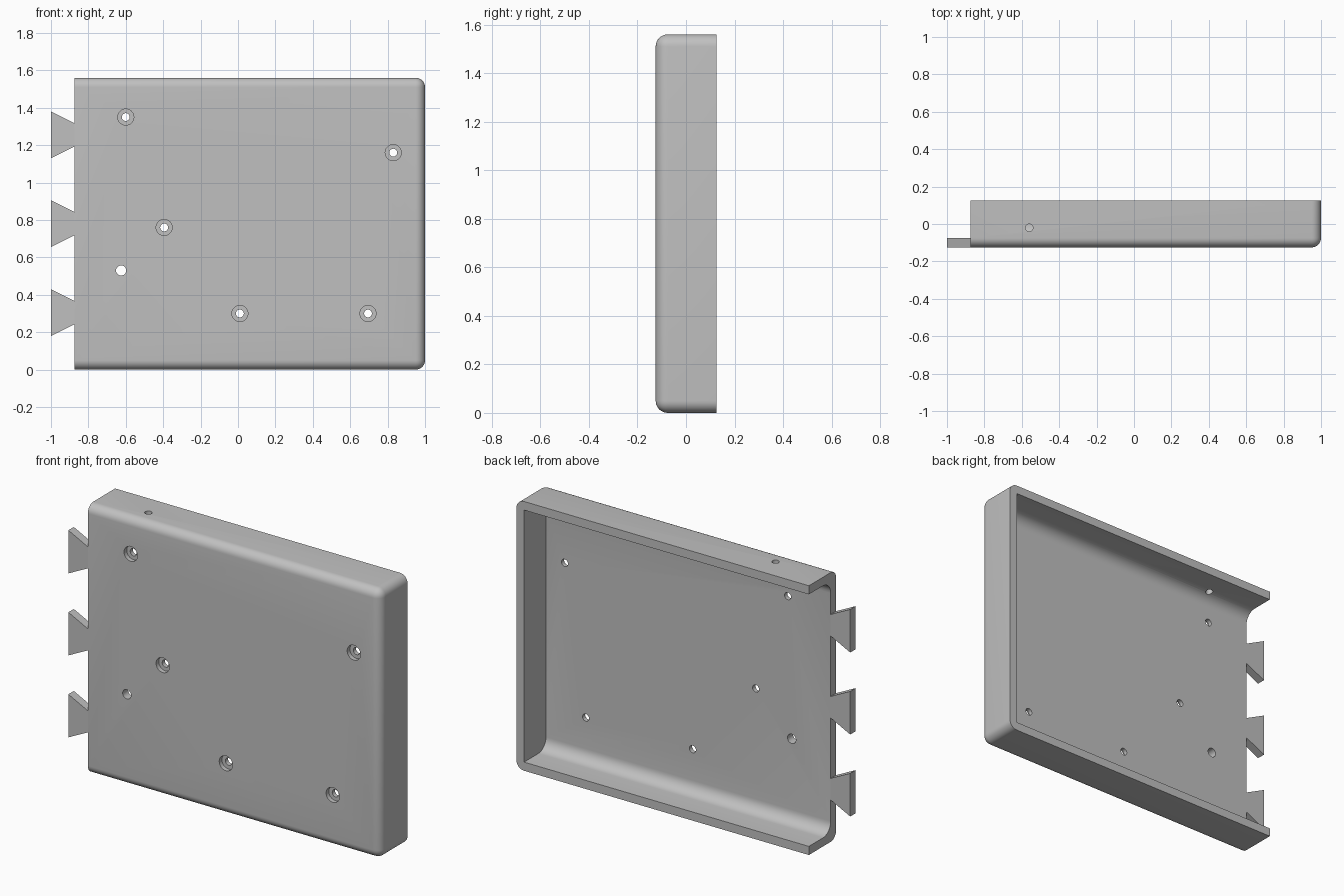
import bpy, bmesh
from math import pi, radians
from mathutils import Matrix, Vector

default = bpy.data.objects.get("Cube")
if default:
    bpy.data.objects.remove(default, do_unlink=True)

# Overall sizes
LEFT, RIGHT = -0.875, 1.0
FRONT, BACK = -0.125, 0.125
HEIGHT, WALL = 1.56, 0.05

grey = bpy.data.materials.new("plain_grey")
grey.diffuse_color = (0.53, 0.53, 0.53, 1)
grey.use_nodes = True
grey.node_tree.nodes["Principled BSDF"].inputs["Base Color"].default_value = (0.53, 0.53, 0.53, 1)


def finish(name, bm):
    bmesh.ops.recalc_face_normals(bm, faces=bm.faces[:])
    mesh = bpy.data.meshes.new(name)
    bm.to_mesh(mesh)
    bm.free()
    mesh.materials.append(grey)
    obj = bpy.data.objects.new(name, mesh)
    bpy.context.collection.objects.link(obj)
    return obj


def rounded_box(name, low, high, radius, rounded):
    """Box whose edges chosen by rounded(midpoint, direction) are filleted."""
    low, high = Vector(low), Vector(high)
    bm = bmesh.new()
    bmesh.ops.create_cube(bm, size=1)
    edges = []
    for e in bm.edges:
        a, b = e.verts[0].co, e.verts[1].co
        if rounded(a + b, b - a):
            edges.append(e)
    size = high - low
    for v in bm.verts:
        v.co = Vector([c * s for c, s in zip(v.co, size)]) + (low + high) / 2
    bmesh.ops.bevel(bm, geom=edges, offset=radius, offset_type='OFFSET',
                    segments=8, profile=0.5, affect='EDGES')
    return finish(name, bm)


def cylinder(name, centre, radius, length, axis):
    bm = bmesh.new()
    turn = Matrix.Rotation(pi / 2, 4, 'X') if axis == 'Y' else Matrix.Identity(4)
    bmesh.ops.create_cone(bm, cap_ends=True, segments=32, radius1=radius, radius2=radius,
                          depth=length, matrix=Matrix.Translation(centre) @ turn)
    return finish(name, bm)


def cut(target, cutter):
    cutter.hide_render = True
    bpy.context.view_layer.objects.active = target
    mod = target.modifiers.new("cut", 'BOOLEAN')
    mod.operation, mod.solver, mod.object = 'DIFFERENCE', 'EXACT', cutter
    bpy.ops.object.modifier_apply(modifier=mod.name)
    bpy.data.objects.remove(cutter, do_unlink=True)


# Tray shell: front rim edges and the two far corners are rounded
shell = rounded_box(
    "tray_shell", (LEFT, FRONT, 0), (RIGHT, BACK, HEIGHT), 0.05,
    lambda mid, d: (mid.y < -0.5 and mid.x > -0.5) or (abs(d.y) > 0.5 and mid.x > 0.5))

# Cavity, open at the back and one side, filleted along the long walls
cavity = rounded_box(
    "cavity_cutter", (LEFT - 0.2, FRONT + WALL, WALL), (RIGHT - WALL, BACK + 0.2, HEIGHT - WALL),
    0.07, lambda mid, d: abs(d.x) > 0.5 and mid.y < -0.5)
cut(shell, cavity)

# Counterbored screw holes through the front panel
for x, z in [(-0.6, 1.35), (0.83, 1.16), (-0.395, 0.76), (0.01, 0.3), (0.695, 0.3)]:
    cut(shell, cylinder("bore_cutter", (x, FRONT, z), 0.043, 0.05, 'Y'))
    cut(shell, cylinder("hole_cutter", (x, FRONT, z), 0.021, 0.3, 'Y'))

# Plain hole in the panel and a small hole in the top wall
cut(shell, cylinder("hole_cutter", (-0.625, FRONT, 0.53), 0.027, 0.3, 'Y'))
cut(shell, cylinder("hole_cutter", (-0.56, -0.02, HEIGHT), 0.02, 0.3, 'Z'))

# Dovetail tabs on the open side
tabs = []
for i, z in enumerate((0.305, 0.78, 1.255)):
    bm = bmesh.new()
    outline = [(LEFT, -0.0625), (LEFT, 0.0625), (-1, 0.125), (-1, -0.125)]
    face = bm.faces.new([bm.verts.new((x, FRONT, z + dz)) for x, dz in outline])
    grown = bmesh.ops.extrude_face_region(bm, geom=[face])["geom"]
    bmesh.ops.translate(bm, vec=(0, WALL, 0),
                        verts=[g for g in grown if isinstance(g, bmesh.types.BMVert)])
    tabs.append(finish(f"dovetail_tab_{i + 1}", bm))

# Smooth fillets and holes, keep the other edges crisp
bpy.ops.object.select_all(action='DESELECT')
shell.select_set(True)
bpy.context.view_layer.objects.active = shell
bpy.ops.object.shade_smooth_by_angle(angle=radians(30))
